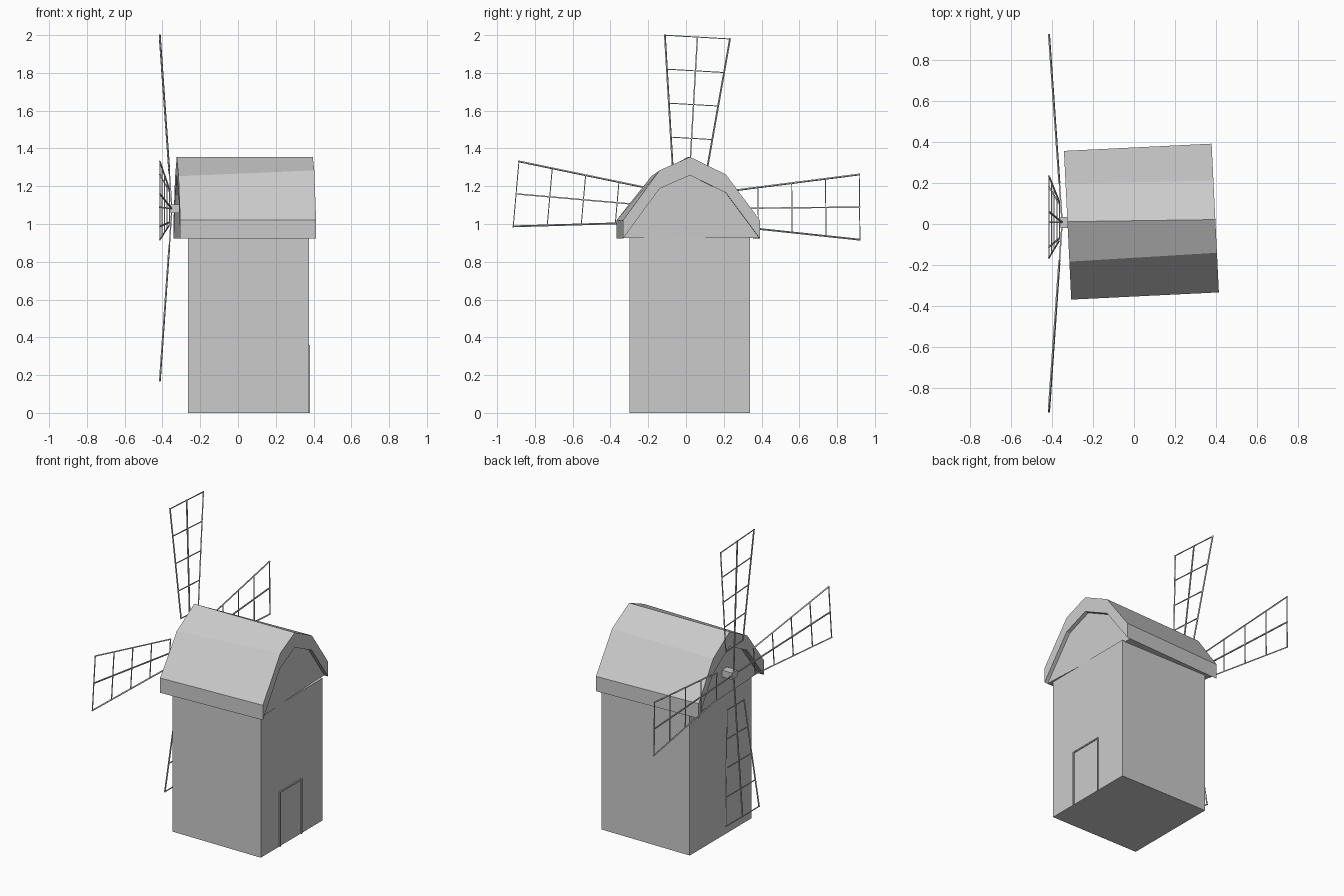
import bpy
import bmesh
from math import radians, pi
from mathutils import Matrix, Vector

cube = bpy.data.objects.get("Cube")
if cube:
    bpy.data.objects.remove(cube, do_unlink=True)

grey = bpy.data.materials.new("plain grey")
grey.use_nodes = True
GREY = (0.6, 0.6, 0.6, 1)
grey.diffuse_color = GREY
grey.node_tree.nodes["Principled BSDF"].inputs["Base Color"].default_value = GREY


def finish(name, bm, matrix=Matrix()):
    bmesh.ops.recalc_face_normals(bm, faces=bm.faces)
    mesh = bpy.data.meshes.new(name)
    bm.to_mesh(mesh)
    bm.free()
    mesh.materials.append(grey)
    obj = bpy.data.objects.new(name, mesh)
    obj.matrix_world = matrix
    bpy.context.collection.objects.link(obj)
    return obj


def box(name, low, high):
    bm = bmesh.new()
    low, high = Vector(low), Vector(high)
    bmesh.ops.create_cube(bm, size=1, matrix=Matrix.Translation((low + high) / 2)
                          @ Matrix.Diagonal((high - low).to_4d()))
    return finish(name, bm)


def loft(name, ends, matrix):
    """Solid between two matching cross-sections, each (x, [(y, z), ...])."""
    bm = bmesh.new()
    a, b = [[bm.verts.new((x, y, z)) for y, z in pts] for x, pts in ends]
    bm.faces.new(a)
    bm.faces.new(b)
    for i in range(len(a)):
        j = (i + 1) % len(a)
        bm.faces.new((a[i], a[j], b[j], b[i]))
    return finish(name, bm, matrix)


def bar(bm, start, end, size=0.007):
    start, end = Vector(start), Vector(end)
    along = end - start
    bmesh.ops.create_cube(bm, size=1, matrix=Matrix.Translation((start + end) / 2)
                          @ along.to_track_quat('Z', 'X').to_matrix().to_4x4()
                          @ Matrix.Diagonal((size, size, along.length + size, 1)))


# Tower and door frame
box("tower", (-0.265, -0.30, 0), (0.375, 0.34, 0.93))
WALL, OUT = 0.37, 0.382
for side, y in (("left", -0.11), ("right", 0.112)):
    box("door_post_" + side, (WALL, y, 0), (OUT, y + 0.008, 0.36))
box("door_lintel", (WALL, -0.11, 0.352), (OUT, 0.12, 0.36))

# Gambrel roof, turned slightly on the tower
turn = Matrix.Translation((0.036, 0.014, 0)) @ Matrix.Rotation(radians(2.8), 4, 'Z')
far = [(-0.365, 1.02), (-0.18, 1.253), (0.015, 1.355), (0.2, 1.25), (0.36, 1.02)]
near = [(-0.365, 1.02), (-0.172, 1.284), (-0.01, 1.355), (0.18, 1.262), (0.36, 1.02)]


def lowered(points, drop):
    return [(y, z - drop) for y, z in points]


def slab(points):
    return points + lowered(points, 0.097)[::-1]


loft("roof", [(-0.36, slab(far)), (0.36, slab(near))], turn)
loft("gable_walls", [(-0.32, lowered(far, 0.095)), (0.335, lowered(near, 0.095))], turn)

# Hub
HUB = Vector((-0.35, 0.008, 1.08))
box("hub", HUB - Vector((0.008, 0.027, 0.022)), HUB + Vector((0.1, 0.027, 0.022)))

# Four lattice sails, swept forward towards the tips
ROOT, TIP, RUNGS = 0.195, 0.911, 5


def sail_point(r, side):
    return (-0.07 * r, side * (0.066 + 0.117 * r), r)


sails = {"top": -3.3, "left": 85, "bottom": 180, "right": -89.4}
for name, angle in sails.items():
    bm = bmesh.new()
    for side in (-1, 0, 1):
        bar(bm, sail_point(ROOT if side else 0, side), sail_point(TIP, side))
    for i in range(RUNGS):
        r = ROOT + (TIP - ROOT) * i / (RUNGS - 1)
        bar(bm, sail_point(r, -1), sail_point(r, 1), 0.005)
    finish("sail_" + name, bm, Matrix.Translation(HUB) @ Matrix.Rotation(radians(angle), 4, 'X'))
